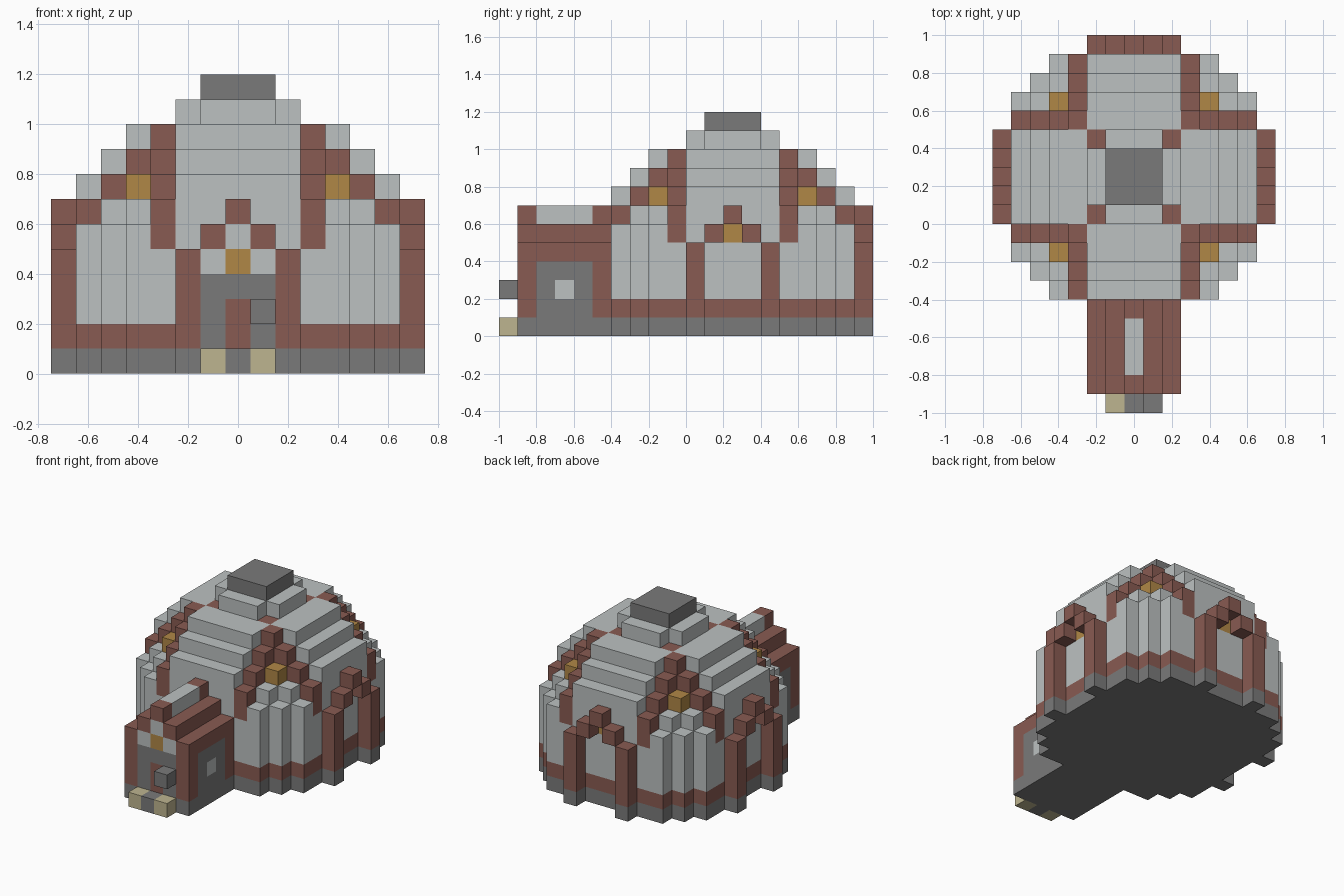
import bpy, bmesh
from mathutils import Vector

if "Cube" in bpy.data.objects:
    bpy.data.objects.remove(bpy.data.objects["Cube"])

S = 0.1          # block size
DOME_Y = 0.25    # dome centre along y


def linear(c):
    c /= 255
    return c / 12.92 if c <= 0.04045 else ((c + 0.055) / 1.055) ** 2.4


COLOURS = {
    "light_plaster": (188, 193, 193),
    "red_brown_brick": (137, 91, 82),
    "dark_stone": (122, 122, 122),
    "gold": (176, 135, 70),
    "pale_sandstone": (190, 181, 144),
}
MATS = {}
for name, rgb in COLOURS.items():
    m = bpy.data.materials.new(name)
    m.use_nodes = True
    col = (*[linear(c) for c in rgb], 1)
    m.diffuse_color = col
    m.node_tree.nodes["Principled BSDF"].inputs["Base Color"].default_value = col
    MATS[name] = m
LIGHT, BRICK, STONE, GOLD, SAND = range(5)

blocks = {}      # (i, j, k) -> (part, colour)


def fill(part, colour, i, j, k):
    """Fill inclusive block ranges; later fills replace earlier ones."""
    for x in range(i[0], i[1] + 1):
        for y in range(j[0], j[1] + 1):
            for z in range(k[0], k[1] + 1):
                blocks[x, y, z] = (part, colour)


def column(part, colour, i, j, bottom, top):
    fill(part, colour, (i, i), (j, j), (bottom, top - 1))


# Dome: stepped vault arms, diagonal ribs and rounded corner walls
ARM_TOP = {2: 10, 3: 10, 4: 10, 5: 9, 6: 8}
RIB_TOP = {3: 10, 4: 9, 5: 8, 6: 7}
CORNER_TOP = {(4, 4): 8, (4, 5): 7, (5, 5): 6, (4, 6): 6}
for i in range(-6, 7):
    for j in range(-6, 7):
        a, b = sorted((abs(i), abs(j)))
        if a <= 2:
            top = ARM_TOP[max(b, 2)]
        elif a == 3:
            top = RIB_TOP[b]
        else:
            top = CORNER_TOP.get((a, b), 0)
        if not top:
            continue
        column("dome", LIGHT, i, j, 0, top)
        column("dome", STONE, i, j, 0, 1)
        column("dome", BRICK, i, j, 1, 2)
        if a == 3:
            column("dome_ribs", BRICK, i, j, 5, top)
        if a == b == 2:
            column("dome_ribs", BRICK, i, j, 9, 10)
        if a == b == 4:
            column("corner_lamps", GOLD, i, j, 7, 8)

# Crown: plus-shaped step and stone cap
fill("crown_step", LIGHT, (-2, 2), (-1, 1), (10, 10))
fill("crown_step", LIGHT, (-1, 1), (-2, 2), (10, 10))
fill("crown_cap", STONE, (-1, 1), (-1, 1), (11, 11))

# Arches on both sides and the back, each over a recessed lamp
SIDES = {
    "left": lambda s, r: (r, s),
    "right": lambda s, r: (-r, s),
    "back": lambda s, r: (s, r),
}
for side, place in SIDES.items():
    part = side + "_arch"
    for s in (-2, 2):
        column(part, BRICK, *place(s, 7), 1, 5)
        column(part, STONE, *place(s, 7), 0, 1)
    for s in (-1, 1):
        column(part, BRICK, *place(s, 7), 5, 6)
    column(part, BRICK, *place(0, 7), 6, 7)
    column(side + "_lamp", GOLD, *place(0, 6), 5, 6)

# Porch: stepped gabled passage
for half, top in ((2, 4), (1, 5), (0, 6)):
    fill("porch", BRICK, (-half, half), (-11, -7), (1, top))
fill("porch", STONE, (-2, 2), (-11, -7), (0, 0))
fill("porch_skylight", LIGHT, (0, 0), (-10, -8), (6, 6))
for i in (-2, 2):
    fill("porch_side_panels", STONE, (i, i), (-10, -8), (0, 3))
    fill("porch_windows", LIGHT, (i, i), (-9, -9), (2, 2))

# Entrance: stone frame, door, plaster gable and lamp
fill("door_frame", STONE, (-1, 1), (-11, -11), (0, 3))
fill("door", BRICK, (0, 0), (-11, -11), (1, 2))
fill("porch_gable", LIGHT, (-1, 1), (-11, -11), (4, 4))
fill("porch_gable", LIGHT, (0, 0), (-11, -11), (5, 5))
fill("porch_lamp", GOLD, (0, 0), (-11, -11), (4, 4))

# Doorstep and wall box
fill("doorstep", STONE, (0, 0), (-12, -12), (0, 0))
for i in (-1, 1):
    fill("doorstep_ends", SAND, (i, i), (-12, -12), (0, 0))
fill("wall_box", STONE, (1, 1), (-12, -12), (2, 2))


def build(part):
    """Skin the exposed block faces of one part and merge flat areas."""
    bm = bmesh.new()
    for cell, (owner, colour) in blocks.items():
        if owner != part:
            continue
        centre = Vector((cell[0] * S, DOME_Y + cell[1] * S, (cell[2] + 0.5) * S))
        for axis in range(3):
            for sign in (-1, 1):
                near = list(cell)
                near[axis] += sign
                if tuple(near) in blocks:
                    continue
                n, u, v = Vector(), Vector(), Vector()
                n[axis] = sign * S / 2
                u[(axis + 1) % 3] = S / 2
                v[(axis + 2) % 3] = sign * S / 2
                ring = (-u - v, u - v, u + v, v - u)
                face = bm.faces.new([bm.verts.new(centre + n + c) for c in ring])
                face.material_index = colour
    bmesh.ops.remove_doubles(bm, verts=bm.verts, dist=S / 100)
    bmesh.ops.dissolve_limit(bm, angle_limit=0.01, verts=bm.verts,
                             edges=bm.edges, delimit={"MATERIAL"})
    mesh = bpy.data.meshes.new(part)
    for m in MATS.values():
        mesh.materials.append(m)
    bm.to_mesh(mesh)
    bm.free()
    bpy.context.scene.collection.objects.link(bpy.data.objects.new(part, mesh))


for part in dict.fromkeys(owner for owner, _ in blocks.values()):
    build(part)
